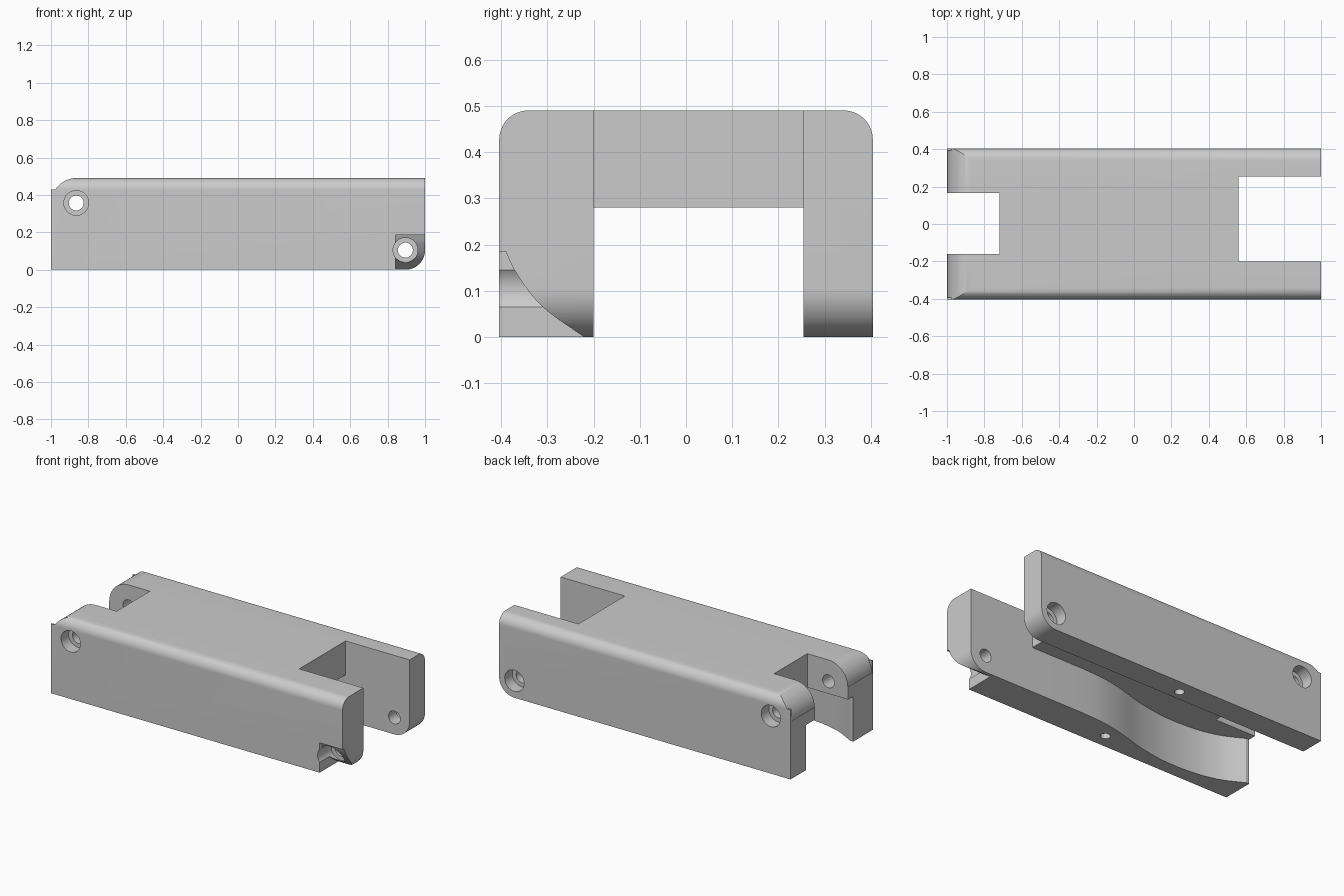
import bpy, bmesh
from math import sin, cos, radians
from mathutils import Vector

if "Cube" in bpy.data.objects:
    bpy.data.objects.remove(bpy.data.objects["Cube"], do_unlink=True)

LEN, HALF_W, TOP, CEILING = 1.0, 0.404, 0.49, 0.28
FILLET = 0.063
UPPER_PIN, LOWER_PIN = (-0.865, 0.357), (0.895, 0.105)

grey = bpy.data.materials.new("plain grey")
grey.use_nodes = True
grey.diffuse_color = (0.6, 0.6, 0.6, 1)
grey.node_tree.nodes["Principled BSDF"].inputs["Base Color"].default_value = (0.6, 0.6, 0.6, 1)


def arc(cx, cy, r, a0, a1, n=16):
    angles = [radians(a0 + (a1 - a0) * i / n) for i in range(n + 1)]
    return [(cx + r * cos(a), cy + r * sin(a)) for a in angles]


def prism(name, axis, pts, lo, hi):
    """Extrude a 2D outline along an axis from lo to hi."""
    place = {"X": lambda p, t: (t, p[0], p[1]),
             "Y": lambda p, t: (p[0], t, p[1]),
             "Z": lambda p, t: (p[0], p[1], t)}[axis]
    bm = bmesh.new()
    a = [bm.verts.new(place(p, lo)) for p in pts]
    b = [bm.verts.new(place(p, hi)) for p in pts]
    bm.faces.new(a)
    bm.faces.new(b)
    for i in range(len(pts)):
        j = (i + 1) % len(pts)
        bm.faces.new((a[i], a[j], b[j], b[i]))
    bmesh.ops.recalc_face_normals(bm, faces=bm.faces)
    mesh = bpy.data.meshes.new(name)
    bm.to_mesh(mesh)
    bm.free()
    ob = bpy.data.objects.new(name, mesh)
    bpy.context.collection.objects.link(ob)
    return ob


def rect(x0, y0, x1, y1):
    return [(x0, y0), (x1, y0), (x1, y1), (x0, y1)]


def circle(c, r, n=40):
    return arc(c[0], c[1], r, 0, 360, n)[:-1]


def smooth_path(pts, steps=8):
    """Catmull-Rom curve through the points."""
    v = [Vector(p) for p in [pts[0]] + pts + [pts[-1]]]
    out = []
    for p0, p1, p2, p3 in zip(v, v[1:], v[2:], v[3:]):
        for i in range(steps):
            t = i / steps
            out.append(tuple(0.5 * (2 * p1 + (p2 - p0) * t
                             + (2 * p0 - 5 * p1 + 4 * p2 - p3) * t ** 2
                             + (3 * p1 - p0 - 3 * p2 + p3) * t ** 3)))
    return out + [pts[-1]]


# Long block with rounded upper edges
edge_y, edge_z = HALF_W - FILLET, TOP - FILLET
section = ([(-HALF_W, 0), (HALF_W, 0)] + arc(edge_y, edge_z, FILLET, 0, 90)
           + arc(-edge_y, edge_z, FILLET, 90, 180))
body = prism("housing_body", "X", section, -LEN, LEN)
body.data.materials.append(grey)

cutters = []


def cut(*args):
    cutters.append(prism("cutter", *args))


# Underside channel, with the curved hollow in the front wall
hollow = smooth_path([(0.21, -0.2), (0.05, -0.208), (-0.1, -0.235), (-0.3, -0.29),
                      (-0.5, -0.318), (-0.7, -0.31), (-0.85, -0.275), (-0.98, -0.21)])
cut("Z", [(1.1, 0.254), (1.1, -0.2)] + hollow + [(-1.1, -0.21), (-1.1, 0.254)], -0.1, CEILING)

# Open slots at both ends
cut("Z", rect(0.56, -0.2, 1.1, 0.254), -0.1, 0.6)
cut("Z", rect(-1.1, -0.16, -0.72, 0.165), -0.1, 0.6)

# Rounded lower end corner
cut("Y", arc(*LOWER_PIN, 0.105, 0, -90) + [(0.895, -0.1), (1.1, -0.1), (1.1, 0.105)], -0.5, 0.5)

# Rounded upper end, leaving a thin lip on the outer faces
cut("Y", arc(*UPPER_PIN, 0.133, 90, 180) + [(-1.1, 0.357), (-1.1, 0.6), (-0.865, 0.6)],
    -0.394, 0.394)
cut("Y", arc(*UPPER_PIN, 0.133, 90, 146.6) + [(-1.1, 0.43), (-1.1, 0.6), (-0.865, 0.6)],
    -0.5, 0.5)

# Curved relief in the lower front corner
relief = smooth_path([(-0.39, 0.185), (-0.365, 0.135), (-0.31, 0.065), (-0.22, 0.0)], 6)
cut("X", relief + [(-0.2, -0.05), (-0.5, -0.05), (-0.5, 0.185)], 0.843, 1.1)

# Pin holes with counterbores on both outer faces
for pin in (UPPER_PIN, LOWER_PIN):
    cut("Y", circle(pin, 0.04), -0.5, 0.5)
    cut("Y", circle(pin, 0.066), 0.33, 0.5)
cut("Y", circle(UPPER_PIN, 0.066), -0.5, -0.33)
cut("Y", circle(LOWER_PIN, 0.066), -0.5, -0.27)

# Small blind holes in the underside of the walls
for side in (-1, 1):
    cut("Z", circle((-0.06, 0.316 * side), 0.028, 24), -0.1, 0.2)

# Apply every cut
bpy.context.view_layer.objects.active = body
for c in cutters:
    c.hide_render = True
    mod = body.modifiers.new("cut", "BOOLEAN")
    mod.operation, mod.solver, mod.object = "DIFFERENCE", "EXACT", c
    bpy.ops.object.modifier_apply(modifier=mod.name)
    bpy.data.objects.remove(c, do_unlink=True)

for ob in bpy.context.selected_objects:
    ob.select_set(False)
body.select_set(True)
bpy.ops.object.shade_smooth_by_angle(angle=radians(25))
